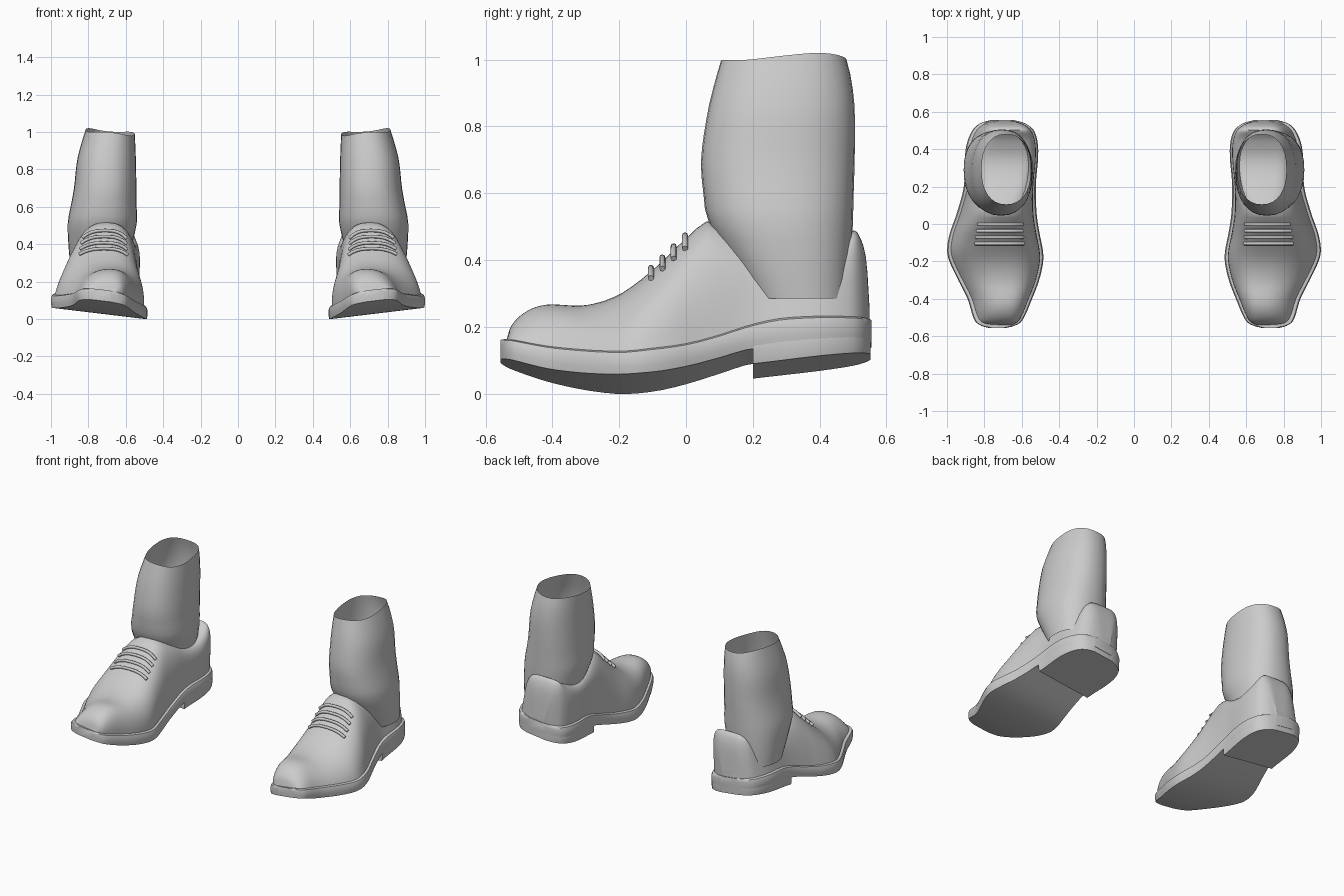
import bpy, bmesh, math

cube = bpy.data.objects.get("Cube")
if cube:
    bpy.data.objects.remove(cube, do_unlink=True)

grey = bpy.data.materials.new("plain_grey")
grey.use_nodes = True
grey.diffuse_color = (0.6, 0.6, 0.6, 1)
grey.node_tree.nodes["Principled BSDF"].inputs["Base Color"].default_value = (0.6, 0.6, 0.6, 1)

ROLL, MID = 0.12, 0.74      # sideways tilt of the foot and its centre line

# Outline and height tables, keyed by y (or by z for the sock)
INNER = [(-.555, .68), (-.545, .64), (-.52, .6), (-.4, .545), (-.3, .507), (-.2, .485), (-.14, .487),
         (-.05, .505), (.05, .52), (.2, .525), (.4, .512), (.5, .535), (.54, .585), (.555, .64)]
OUTER = [(-.555, .78), (-.545, .815), (-.52, .85), (-.4, .89), (-.3, .94), (-.2, .987), (-.14, 1),
         (-.05, .985), (.05, .95), (.2, .91), (.4, .9), (.5, .865), (.54, .82), (.555, .77)]
SOLE_TOP = [(-.56, .16), (-.4, .125), (-.2, .1), (-.1, .108), (0, .125), (.1, .155), (.2, .19), (.3, .21), (.56, .22)]
SOLE_BOTTOM = [(-.56, .1), (-.4, .055), (-.22, .03), (-.1, .035), (0, .055), (.1, .085), (.2, .115), (.56, .15)]
CREST = [(-.54, .15), (-.525, .2), (-.48, .245), (-.42, .266), (-.3, .265), (-.2, .297), (-.1, .37), (0, .465),
         (.06, .515), (.1, .51), (.16, .48), (.25, .43), (.35, .415), (.45, .45), (.5, .488), (.515, .48),
         (.54, .4), (.55, .25)]
BOXY = [(-.54, 2.4), (-.3, 2.4), (0, 2.7), (.08, 2.7), (.3, 5), (.55, 5)]


def look(table, t):
    """Smooth curve through a table of pairs."""
    t = min(max(t, table[0][0]), table[-1][0])
    k = next(i for i in range(len(table) - 1) if t <= table[i + 1][0])

    def slope(i):
        a, b = table[max(i - 1, 0)], table[min(i + 1, len(table) - 1)]
        return (b[1] - a[1]) / (b[0] - a[0])
    (t0, v0), (t1, v1) = table[k], table[k + 1]
    h, f = t1 - t0, (t - t0) / (t1 - t0)
    g = 1 - f
    return (v0 * g * g * (1 + 2 * f) + v1 * f * f * (3 - 2 * f)
            + h * f * g * (slope(k) * g - slope(k + 1) * f))


def stations(a, b, n):
    """Positions from a to b, packed closer at both ends."""
    return [a + (b - a) * (1 - math.cos(math.pi * i / n)) / 2 for i in range(n + 1)]


def finish(obj, angle=40):
    """Material, smooth shading and the matching part for the other foot."""
    obj.data.materials.append(grey)
    bpy.ops.object.select_all(action="DESELECT")
    obj.select_set(True)
    bpy.context.view_layer.objects.active = obj
    if obj.type == "MESH":
        bpy.ops.object.shade_smooth_by_angle(angle=math.radians(angle))
    obj.modifiers.new("other_foot", "MIRROR")


def loft(name, rings, caps=True, angle=40):
    """Skin closed rings of points."""
    bm = bmesh.new()
    rows = [[bm.verts.new(p) for p in ring] for ring in rings]
    n = len(rows[0])
    for a, b in zip(rows, rows[1:]):
        for i in range(n):
            j = (i + 1) % n
            bm.faces.new((a[i], a[j], b[j], b[i]))
    if caps:
        bm.faces.new(rows[0])
        bm.faces.new(rows[-1])
    bmesh.ops.recalc_face_normals(bm, faces=bm.faces)
    mesh = bpy.data.meshes.new(name)
    bm.to_mesh(mesh)
    bm.free()
    obj = bpy.data.objects.new(name, mesh)
    bpy.context.collection.objects.link(obj)
    finish(obj, angle)


def slab(y, low, high, inset, lip):
    """Cross-section of a sole layer with a rounded upper rim."""
    xi, xo = look(INNER, y) + inset, look(OUTER, y) - inset
    side = [(.004, 0), (0, .3), (0, .7), (lip * .3, .92), (lip, 1)]
    pts = [(xi + d, f) for d, f in side] + [(xo - d, f) for d, f in reversed(side)]
    return [(x, y, low + (high - low) * f + ROLL * (x - MID)) for x, f in pts]


# Sole with welt, and the heel block under it
loft("sole", [slab(y, look(SOLE_BOTTOM, y), look(SOLE_TOP, y), 0, .02)
              for y in stations(-.555, .555, 48)])
loft("heel", [slab(y, .07 + .125 * (y - .2), look(SOLE_BOTTOM, y) + .02, .002, .002)
              for y in stations(.2, .553, 20)])


def upper_point(y, u):
    """Point of the leather upper; u is an angle from the outer to the inner edge."""
    xi, xo = look(INNER, y * 1.01) + .018, look(OUTER, y * 1.01) - .018
    n = look(BOXY, y)
    c, s = math.cos(u), max(math.sin(u), 0)
    s = s ** (2 / n)
    across = math.copysign(abs(c) ** (2 / n), c)
    x = (xi + xo) / 2 - .03 * s + (xo - xi) / 2 * across * (1 - .1 * s)
    base = look(SOLE_TOP, y) - .012 + ROLL * (x - MID)
    return (x, y, base + (look(CREST, y) - base) * s)


loft("upper", [[upper_point(y, math.pi * i / 28) for i in range(29)]
               for y in stations(-.54, .55, 60)], angle=60)

# Laces lying across the instep
for k in range(4):
    y = -.1 + .034 * k
    row = [upper_point(y, math.radians(a)) for a in range(50, 131, 8)]
    row = [p for p in row if .58 < p[0] < .85]
    curve = bpy.data.curves.new("lace", "CURVE")
    curve.dimensions = "3D"
    curve.bevel_depth = .009
    curve.bevel_resolution = 2
    curve.use_fill_caps = True
    line = curve.splines.new("POLY")
    line.points.add(len(row) - 1)
    for pt, (px, py, pz) in zip(line.points, row):
        pt.co = (px, py - .005, pz + .007, 1)
    lace = bpy.data.objects.new("lace_%d" % (k + 1), curve)
    bpy.context.collection.objects.link(lace)
    bpy.ops.object.select_all(action="DESELECT")
    lace.select_set(True)
    bpy.context.view_layer.objects.active = lace
    bpy.ops.object.convert(target="MESH")
    finish(bpy.context.object, 60)

# Open sock: each level gives z, inner x, outer x, front y, back y
LEVELS = [(.285, .58, .897, .19, .49), (.4, .565, .907, .13, .495), (.52, .54, .91, .065, .5),
          (.6, .542, .895, .052, .502), (.7, .543, .877, .045, .505), (.85, .546, .86, .066, .505),
          (.94, .549, .835, .088, .495), (1, .552, .815, .105, .48)]
tables = [[(lv[0], lv[i]) for lv in LEVELS] for i in range(1, 5)]
rings = []
for z in [.285 + .715 * i / 16 for i in range(17)]:
    xi, xo, yf, yb = (look(t, z) for t in tables)
    ring = []
    for i in range(32):
        a = math.tau * i / 32
        c, s = math.cos(a), math.sin(a)
        x = (xi + xo) / 2 + (xo - xi) / 2 * math.copysign(abs(c) ** .88, c)
        y = (yf + yb) / 2 + (yb - yf) / 2 * math.copysign(abs(s) ** .88, s)
        top = max(z - .85, 0) / .15
        ring.append((x, y, z + top * (.012 * c + .008 * s + .006 * math.sin(3 * a))))
    rings.append(ring)
loft("sock", rings, caps=False, angle=60)
